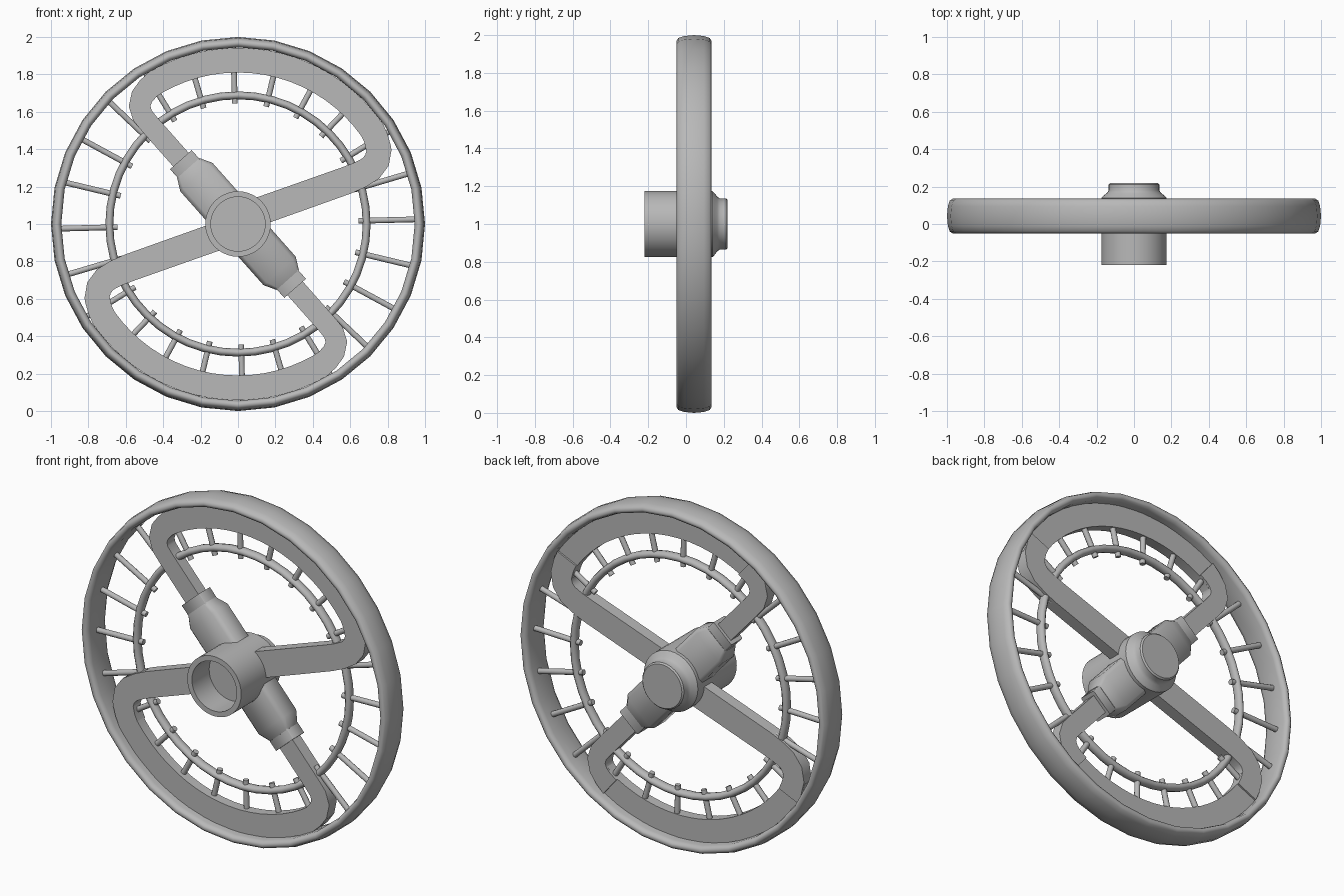
import bpy, bmesh, math
from math import sin, cos, pi, radians
from mathutils import Vector, Matrix

cube = bpy.data.objects.get("Cube")
if cube:
    bpy.data.objects.remove(cube, do_unlink=True)

grey = bpy.data.materials.new("plain_grey")
grey.use_nodes = True
COLOUR = (0.48, 0.48, 0.48, 1)
grey.diffuse_color = COLOUR
grey.node_tree.nodes["Principled BSDF"].inputs["Base Color"].default_value = COLOUR

CENTRE = Vector((0, 0, 1))


def finish(name, bm, angle=35):
    """Turn a bmesh built around the axle into a shaded object."""
    bmesh.ops.recalc_face_normals(bm, faces=bm.faces[:])
    bmesh.ops.translate(bm, verts=bm.verts[:], vec=CENTRE)
    mesh = bpy.data.meshes.new(name)
    bm.to_mesh(mesh)
    bm.free()
    mesh.materials.append(grey)
    obj = bpy.data.objects.new(name, mesh)
    bpy.context.collection.objects.link(obj)
    bpy.ops.object.select_all(action='DESELECT')
    obj.select_set(True)
    bpy.context.view_layer.objects.active = obj
    bpy.ops.object.shade_smooth_by_angle(angle=radians(angle))


def skin(bm, sections, closed=False):
    """Join matching sections with quads, capping the ends if open."""
    rings = [[bm.verts.new(p) for p in s] for s in sections]
    pairs = list(zip(rings, rings[1:]))
    if closed:
        pairs.append((rings[-1], rings[0]))
    for a, b in pairs:
        for i in range(len(a)):
            j = (i + 1) % len(a)
            bm.faces.new((a[i], a[j], b[j], b[i]))
    if not closed:
        bm.faces.new(rings[0])
        bm.faces.new(rings[-1])


def ring_solid(name, profile, steps):
    """Revolve a closed (radius, y) profile about the axle."""
    bm = bmesh.new()
    turns = [2 * pi * k / steps for k in range(steps)]
    skin(bm, [[(r * cos(t), y, r * sin(t)) for r, y in profile] for t in turns], True)
    finish(name, bm, 60)


def turned(name, profile, steps):
    """Revolve an open (radius, y) profile and cap both ends."""
    bm = bmesh.new()
    turns = [2 * pi * k / steps for k in range(steps)]
    skin(bm, [[(r * cos(t), y, r * sin(t)) for t in turns] for r, y in profile])
    finish(name, bm)


def band(name, path, y0, y1, sign):
    """Flat bar following (x, z, half width) points."""
    pts = [Vector((x, z)) for x, z, w in path]
    sections = []
    for i, p in enumerate(pts):
        t = (pts[min(i + 1, len(pts) - 1)] - pts[max(i - 1, 0)]).normalized()
        n = Vector((-t.y, t.x)) * path[i][2]
        a, b = (p + n) * sign, (p - n) * sign
        sections.append([(a.x, y0, a.y), (a.x, y1, a.y), (b.x, y1, b.y), (b.x, y0, b.y)])
    bm = bmesh.new()
    skin(bm, sections)
    finish(name, bm)


def block(name, stations, axis, sign):
    """Chamfered bar along an axis: (distance, half width, y0, y1, chamfer)."""
    u = Vector((axis[0], 0, axis[1])) * sign
    v = Vector((axis[1], 0, -axis[0])) * sign
    sections = []
    for d, w, y0, y1, c in stations:
        outline = [(-w, y0 + c), (-w + c, y0), (w - c, y0), (w, y0 + c),
                   (w, y1 - c), (w - c, y1), (-w + c, y1), (-w, y1 - c)]
        sections.append([u * d + v * s + Vector((0, y, 0)) for s, y in outline])
    bm = bmesh.new()
    skin(bm, sections)
    finish(name, bm, 50)


# Outer rim and inner wire ring
ring_solid("outer_rim", [(.945, -.02), (.953, -.043), (.97, -.05), (.985, -.04), (.995, -.01),
                         (1, .043), (.995, .095), (.985, .125), (.97, .135), (.953, .128),
                         (.945, .105)], 32)
ring_solid("inner_ring", [(.688 + .021 * cos(k * pi / 5), .05 + .028 * sin(k * pi / 5))
                          for k in range(10)], 48)

# Short radial rods between rim and inner ring
for k in range(24):
    bm = bmesh.new()
    bmesh.ops.create_cone(bm, cap_ends=True, segments=10, radius1=.016, radius2=.016, depth=.31)
    bmesh.ops.translate(bm, verts=bm.verts[:], vec=(0, .05, .8))
    bmesh.ops.rotate(bm, verts=bm.verts[:], matrix=Matrix.Rotation(radians(k * 15 - 1.5), 3, 'Y'))
    finish("rod_%02d" % (k + 1), bm, 50)

# Two D-shaped spoke loops with their chamfered housings
axis = (-.664, .748)
arm = [(.05, .045, .075), (.58, .233, .074), (.65, .262, .072), (.71, .297, .07),
       (.743, .34, .069), (.754, .395, .067), (.738, .457, .066)]
arc = [(.876 * cos(radians(a)), .876 * sin(radians(a)), .066) for a in range(35, 121, 5)]
far_arm = [(-.48, .724, .062), (-.513, .682, .06), (-.526, .63, .058), (-.511, .58, .056),
           (-.47, .53, .055), (axis[0] * .3, axis[1] * .3, .055)]
for side, sign in (("upper", 1), ("lower", -1)):
    band(side + "_long_arm", arm + arc[:1], .01, .08, sign)
    band(side + "_arc", arm[-2:] + arc + far_arm[:2], .01, .07, sign)
    band(side + "_short_arm", arc[-1:] + far_arm, .01, .08, sign)
    block(side + "_housing", [(0, .115, -.025, .12, .022), (.335, .115, -.025, .12, .022),
                              (.4, .08, -.01, .1, .015)], axis, sign)
    block(side + "_neck", [(.36, .077, -.006, .098, .004), (.46, .077, -.006, .098, .004)],
          axis, sign)

# Hub: open cup in front, stepped cap behind
turned("hub_cup", [(.145, -.06), (.145, -.22), (.175, -.22), (.175, .12)], 40)
turned("hub_cap", [(.175, .1), (.175, .14), (.165, .15), (.145, .165), (.135, .18),
                   (.135, .212), (.127, .22)], 40)
